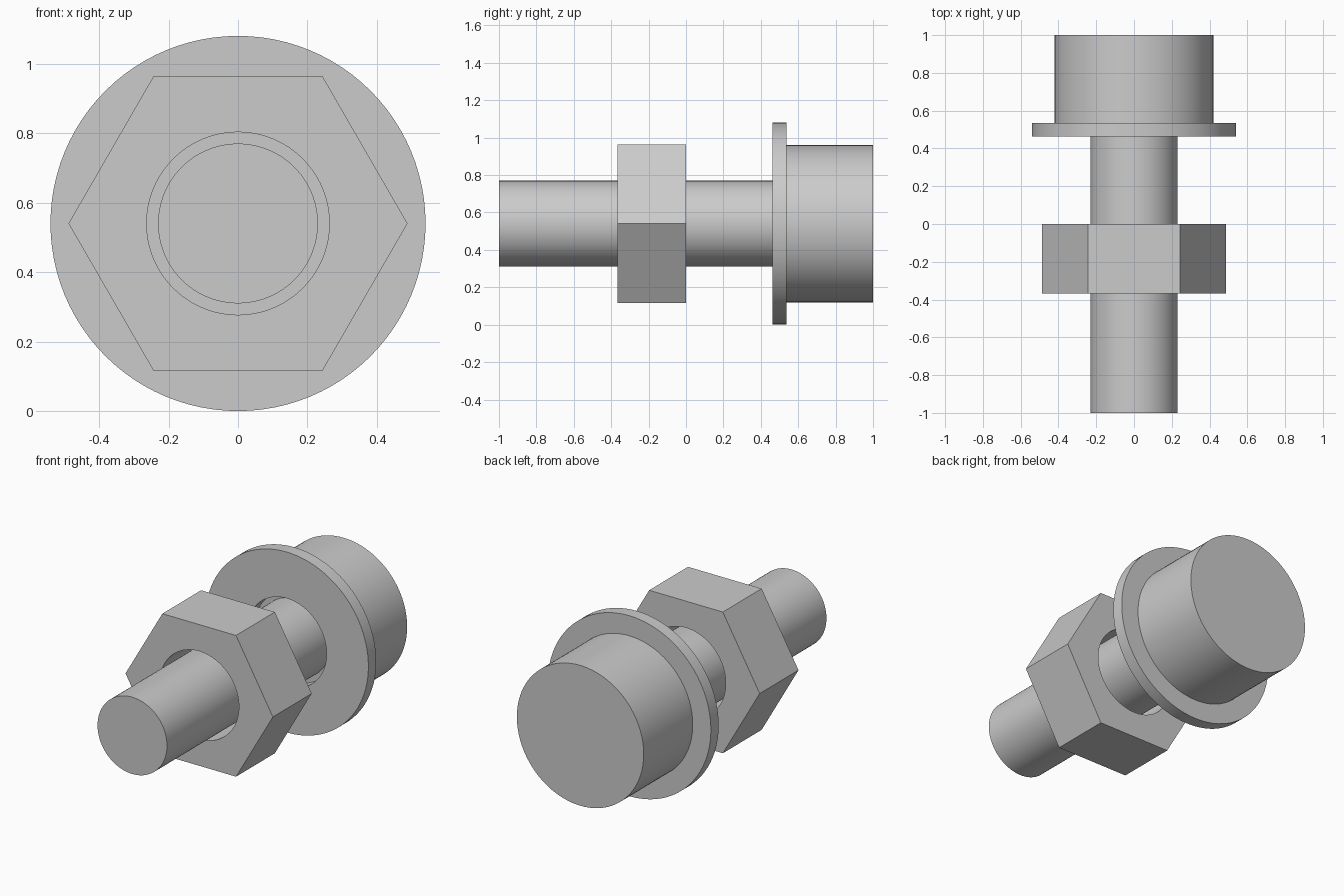
import bpy, bmesh, math

if "Cube" in bpy.data.objects:
    bpy.data.objects.remove(bpy.data.objects["Cube"])

AXIS_Z = 0.54   # height of the bolt axis
SEG = 96

steel = bpy.data.materials.new("grey steel")
steel.diffuse_color = (0.6, 0.6, 0.6, 1)
steel.use_nodes = True
steel.node_tree.nodes["Principled BSDF"].inputs["Base Color"].default_value = steel.diffuse_color


def finish(name, bm):
    bmesh.ops.recalc_face_normals(bm, faces=bm.faces)
    mesh = bpy.data.meshes.new(name)
    bm.to_mesh(mesh)
    bm.free()
    mesh.materials.append(steel)
    obj = bpy.data.objects.new(name, mesh)
    bpy.context.collection.objects.link(obj)
    bpy.ops.object.select_all(action='DESELECT')
    obj.select_set(True)
    bpy.context.view_layer.objects.active = obj
    bpy.ops.object.shade_smooth_by_angle(angle=math.radians(30))
    return obj


def loop(bm, radius, y, sides):
    """Ring of SEG points along a circle, or along a polygon's edges if sides is given."""
    verts = []
    for i in range(SEG):
        a = 2 * math.pi * i / SEG
        r = radius
        if sides:
            step = 2 * math.pi / sides
            r *= math.cos(step / 2) / math.cos(a % step - step / 2)
        verts.append(bm.verts.new((r * math.cos(a), y, AXIS_Z + r * math.sin(a))))
    return verts


def bridge(bm, a, b):
    for i in range(SEG):
        j = (i + 1) % SEG
        bm.faces.new((a[i], a[j], b[j], b[i]))


def cylinder(name, radius, y0, y1):
    bm = bmesh.new()
    a, b = loop(bm, radius, y0, 0), loop(bm, radius, y1, 0)
    bridge(bm, a, b)
    bm.faces.new(a)
    bm.faces.new(b)
    return finish(name, bm)


def bored(name, radius, hole, y0, y1, sides=0):
    bm = bmesh.new()
    rings = [loop(bm, radius, y0, sides), loop(bm, radius, y1, sides),
             loop(bm, hole, y1, 0), loop(bm, hole, y0, 0)]
    for k in range(4):
        bridge(bm, rings[k], rings[(k + 1) % 4])
    return finish(name, bm)


# Bolt: shank and round head
cylinder("shank", 0.23, -1.0, 0.536)
cylinder("head", 0.42, 0.536, 1.0)

# Loose washer against the head, and hexagonal nut along the shank
bored("washer", 0.54, 0.263, 0.462, 0.536)
bored("hex_nut", 0.488, 0.263, -0.367, 0.0, sides=6)
